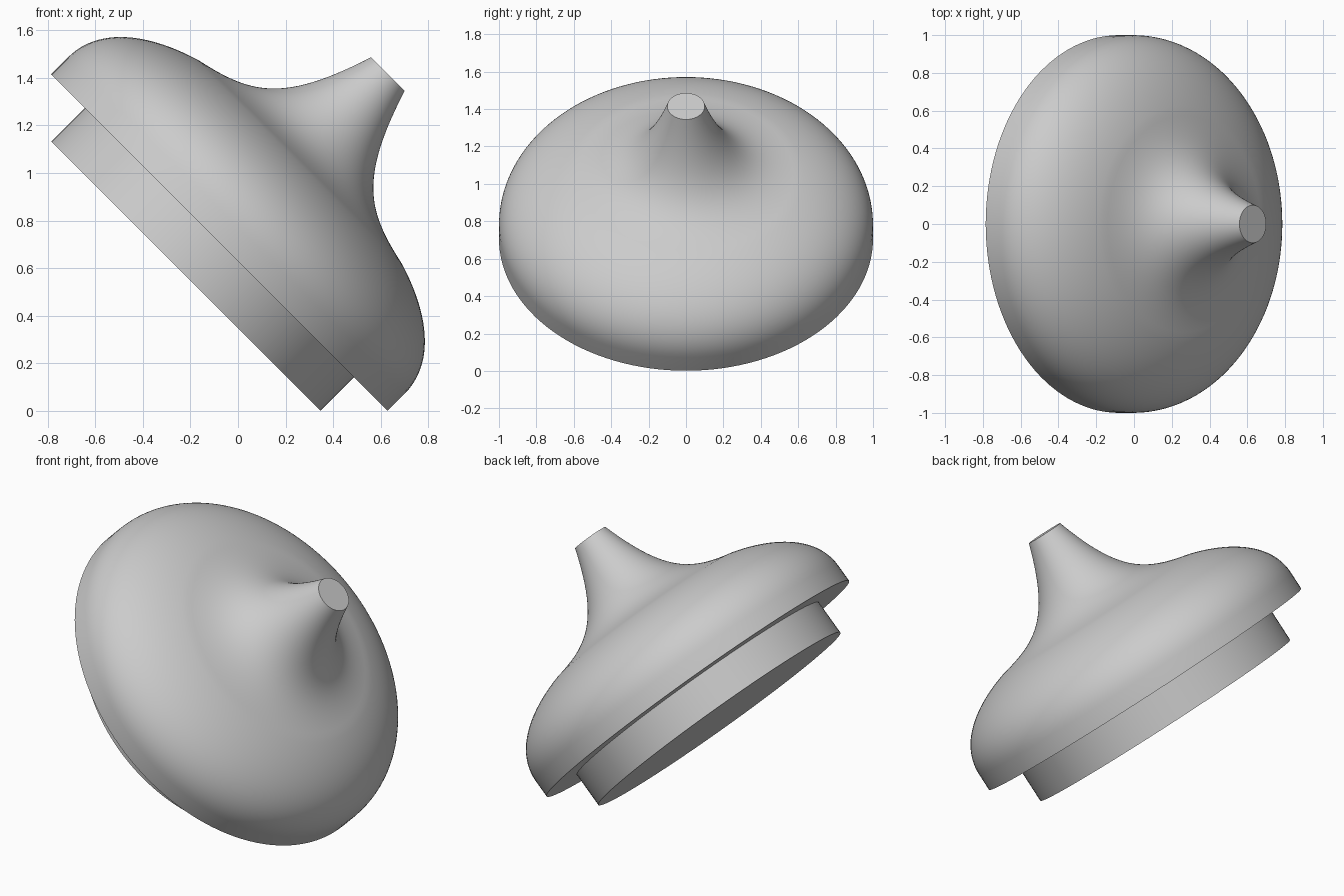
import bpy, bmesh
from math import sin, cos, pi, radians
from mathutils import Matrix, Vector
from mathutils.geometry import interpolate_bezier

cube = bpy.data.objects.get("Cube")
if cube:
    bpy.data.objects.remove(cube, do_unlink=True)

SIDES = 128
# Axis leans 45 degrees toward +x; local z = 0 is the plane of the rim
TILT = Matrix.Translation((-0.078, 0, 0.708)) @ Matrix.Rotation(radians(45), 4, "Y")

grey = bpy.data.materials.new("plain_grey")
grey.use_nodes = True
colour = (0.6, 0.6, 0.6, 1)
grey.diffuse_color = colour
grey.node_tree.nodes["Principled BSDF"].inputs["Base Color"].default_value = colour


def curve(a, b, c, d, steps):
    """Sample a cubic curve of (radius, height) points."""
    pts = [Vector((p[0], p[1], 0)) for p in (a, b, c, d)]
    return [(p.x, p.y) for p in interpolate_bezier(*pts, steps)]


def lathe(name, profile, cap_bottom=False, cap_top=False):
    """Turn an outer profile, listed from bottom to top, around the tilted axis."""
    bm = bmesh.new()
    rings = []
    for r, h in profile:
        angles = [2 * pi * i / SIDES for i in range(SIDES)]
        rings.append([bm.verts.new((r * cos(t), r * sin(t), h)) for t in angles])
    for low, high in zip(rings, rings[1:]):
        for i in range(SIDES):
            j = (i + 1) % SIDES
            bm.faces.new((low[i], low[j], high[j], high[i]))
    if cap_bottom:
        bm.faces.new(rings[0][::-1])
    if cap_top:
        bm.faces.new(rings[-1])
    bm.transform(TILT)
    mesh = bpy.data.meshes.new(name)
    bm.to_mesh(mesh)
    bm.free()
    mesh.materials.append(grey)
    obj = bpy.data.objects.new(name, mesh)
    bpy.context.collection.objects.link(obj)
    bpy.ops.object.select_all(action="DESELECT")
    obj.select_set(True)
    bpy.context.view_layer.objects.active = obj
    bpy.ops.object.shade_smooth_by_angle(angle=radians(30))
    return obj


# Collar below the rim, closed by a flat base
lathe("collar", [(0.8, -0.2), (0.8, 0)], cap_bottom=True)

# Domed cap: underside ledge, straight rim, rounded shoulder, flared neck, flat tip
shoulder = curve((1, 0.1), (1, 0.3), (0.8, 0.422), (0.6, 0.48), 24)
neck = curve((0.6, 0.48), (0.35, 0.535), (0.228, 0.6), (0.1, 1), 28)
lathe("domed_cap", [(0.8, 0), (1, 0)] + shoulder + neck[1:], cap_top=True)
